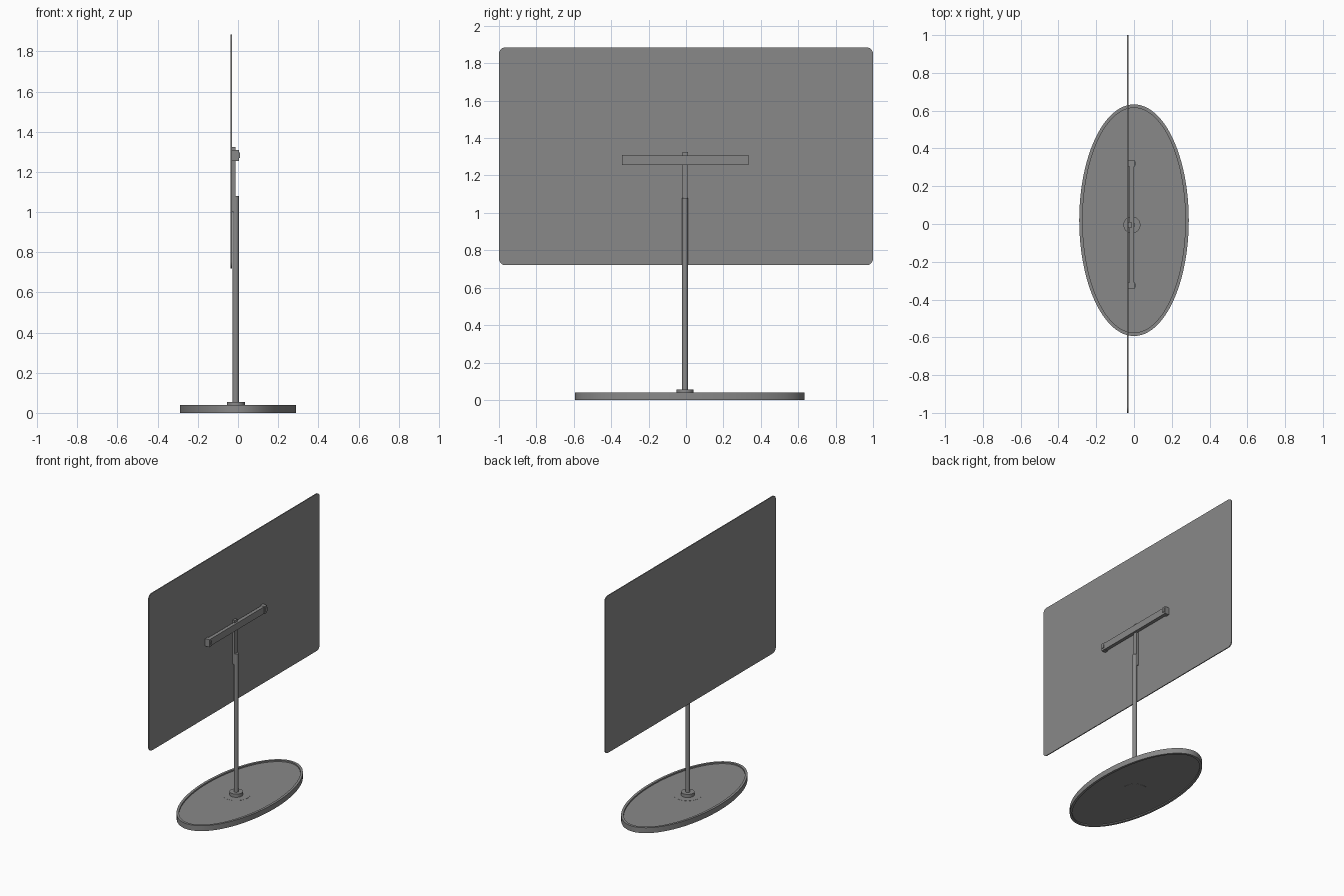
import bpy, bmesh
from math import sin, cos, pi, radians

cube = bpy.data.objects.get("Cube")
if cube:
    bpy.data.objects.remove(cube, do_unlink=True)

grey = bpy.data.materials.new("mid grey")
grey.use_nodes = True
grey.diffuse_color = (0.25, 0.25, 0.25, 1)
grey.node_tree.nodes["Principled BSDF"].inputs["Base Color"].default_value = (0.25, 0.25, 0.25, 1)


def finish(bm, name, smooth=False):
    bmesh.ops.recalc_face_normals(bm, faces=bm.faces)
    mesh = bpy.data.meshes.new(name)
    bm.to_mesh(mesh)
    bm.free()
    obj = bpy.data.objects.new(name, mesh)
    bpy.context.collection.objects.link(obj)
    mesh.materials.append(grey)
    if smooth:
        bpy.ops.object.select_all(action='DESELECT')
        obj.select_set(True)
        bpy.context.view_layer.objects.active = obj
        bpy.ops.object.shade_smooth_by_angle(angle=radians(35))
    return obj


def box(name, x, y, z):
    """Box from (min, max) pairs."""
    bm = bmesh.new()
    bmesh.ops.create_cube(bm, size=1)
    for v in bm.verts:
        v.co = [lo + (c + 0.5) * (hi - lo) for c, (lo, hi) in zip(v.co, (x, y, z))]
    return finish(bm, name)


def lathe(name, centre, profile, sides=32, closed=False):
    """Skin a stack of (x radius, y radius, z) rings; closed joins last to first."""
    bm = bmesh.new()
    rings = [[bm.verts.new((centre[0] + rx * cos(2 * pi * i / sides),
                            centre[1] + ry * sin(2 * pi * i / sides), z))
              for i in range(sides)] for rx, ry, z in profile]
    pairs = list(zip(rings, rings[1:]))
    if closed:
        pairs.append((rings[-1], rings[0]))
    else:
        bm.faces.new(rings[0])
        bm.faces.new(rings[-1])
    for a, b in pairs:
        for i in range(sides):
            j = (i + 1) % sides
            bm.faces.new((a[i], a[j], b[j], b[i]))
    return finish(bm, name, True)


def cylinder(name, centre, r, z0, z1, sides=32):
    return lathe(name, centre, [(r, r, z0), (r, r, z1)], sides)


# Oval base: raised rim around a recessed plate
BASE = (0, 0.02)
RX, RY, RIM = 0.29, 0.613, 0.018
lathe("base_rim", BASE, [(RX, RY, 0), (RX, RY, 0.04),
                         (RX - RIM, RY - RIM, 0.04), (RX - RIM, RY - RIM, 0)], 96, True)
lathe("base_plate", BASE, [(RX - RIM, RY - RIM, 0.008),
                           (RX - RIM, RY - RIM, 0.03)], 96)

# Pole with its mounting flange
POLE = (-0.011, -0.005)
cylinder("mount_disc", POLE, 0.095, 0.007, 0.031)
cylinder("pole_flange", POLE, 0.045, 0.03, 0.055)
cylinder("lower_pole", POLE, 0.016, 0.05, 1.08)
box("upper_pole", (-0.03, -0.013), (-0.02, 0.01), (1.0, 1.325))

# Cross bar with an end block and knob on each side
BAR_Y = -0.003
box("cross_bar", (-0.024, 0.001), (BAR_Y - 0.335, BAR_Y + 0.335), (1.257, 1.308))
for side, name in ((-1, "right"), (1, "left")):
    y = sorted((BAR_Y + side * 0.308, BAR_Y + side * 0.338))
    box(name + "_end_block", (-0.03, 0.004), y, (1.255, 1.31))
    box(name + "_end_knob", (0.004, 0.009), (y[0] + 0.005, y[1] - 0.005), (1.27, 1.297))

# Thin panel with rounded corners
bm = bmesh.new()
R, Z0, Z1, STEPS = 0.035, 0.72, 1.885, 8
outline = []
for k, (cy, cz) in enumerate([(1 - R, Z1 - R), (R - 1, Z1 - R), (R - 1, Z0 + R), (1 - R, Z0 + R)]):
    for i in range(STEPS + 1):
        a = (k + i / STEPS) * pi / 2
        outline.append(bm.verts.new((-0.037, cy + R * cos(a), cz + R * sin(a))))
face = bm.faces.new(outline)
result = bmesh.ops.extrude_face_region(bm, geom=[face])
for v in result["geom"]:
    if isinstance(v, bmesh.types.BMVert):
        v.co.x += 0.007
finish(bm, "panel", True)
